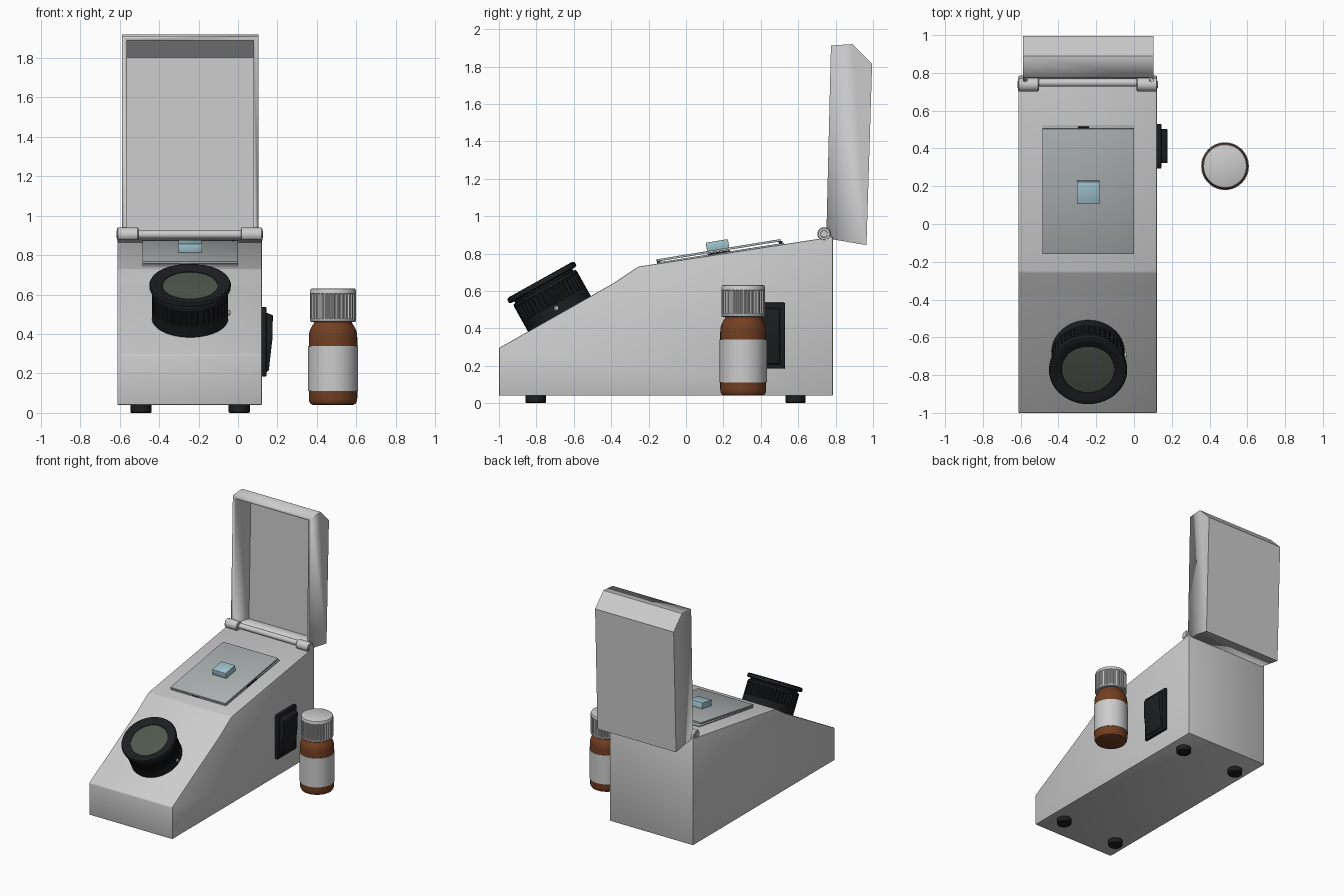
import bpy, bmesh
from math import sin, cos, pi, radians
from mathutils import Matrix, Vector

if "Cube" in bpy.data.objects:
    bpy.data.objects.remove(bpy.data.objects["Cube"])

T = Matrix.Translation


def R(deg, axis):
    return Matrix.Rotation(radians(deg), 4, axis)


def material(name, rgb):
    m = bpy.data.materials.new(name)
    m.diffuse_color = (*rgb, 1)
    m.use_nodes = True
    m.node_tree.nodes["Principled BSDF"].inputs["Base Color"].default_value = m.diffuse_color
    return m


BLACK = material("black_plastic", (0.012, 0.013, 0.015))
LENS = material("lens_glass", (0.08, 0.10, 0.075))
PLATE = material("plate_grey", (0.42, 0.45, 0.45))
BLUE = material("blue_glass", (0.36, 0.56, 0.63))
AMBER = material("amber_glass", (0.17, 0.05, 0.016))
LABEL = material("label_paper", (0.6, 0.6, 0.6))


def finish(name, bm, mat, matrix):
    bm.transform(matrix)
    me = bpy.data.meshes.new(name)
    bm.to_mesh(me)
    bm.free()
    ob = bpy.data.objects.new(name, me)
    bpy.context.collection.objects.link(ob)
    if mat:
        me.materials.append(mat)
    return ob


def bevel_all(bm, width, segs=2):
    if width:
        bmesh.ops.bevel(bm, geom=bm.edges[:], offset=width, segments=segs,
                        profile=0.5, affect='EDGES')


def prism(name, profile, x0, x1, mat=None, matrix=Matrix(), bevel=0, open_dir=None):
    """Extrude a (y, z) profile along x; open_dir removes the face looking that way."""
    bm = bmesh.new()
    face = bm.faces.new([bm.verts.new((x0, y, z)) for y, z in profile])
    ext = bmesh.ops.extrude_face_region(bm, geom=[face])
    bmesh.ops.translate(bm, vec=(x1 - x0, 0, 0),
                        verts=[v for v in ext['geom'] if isinstance(v, bmesh.types.BMVert)])
    bmesh.ops.recalc_face_normals(bm, faces=bm.faces[:])
    bevel_all(bm, bevel)
    if open_dir:
        front = max(bm.faces, key=lambda f: f.normal.dot(Vector(open_dir)))
        bmesh.ops.delete(bm, geom=[front], context='FACES_ONLY')
    return finish(name, bm, mat, matrix)


def box(name, size, matrix, mat=None, bevel=0):
    bm = bmesh.new()
    bmesh.ops.create_cube(bm, size=1)
    bmesh.ops.scale(bm, vec=size, verts=bm.verts[:])
    bevel_all(bm, bevel)
    return finish(name, bm, mat, matrix)


def lathe(name, profile, matrix, mat=None, segs=48):
    """Spin (r, z[, groove depth]) around z; grooved rings get ribs."""
    bm = bmesh.new()
    rings = []
    for r, z, *depth in profile:
        d = depth[0] if depth else 0
        ring = []
        for i in range(segs):
            rr = r - (d if i % 4 > 1 else 0)
            a = 2 * pi * i / segs
            ring.append(bm.verts.new((rr * cos(a), rr * sin(a), z)))
        rings.append(ring)
    for lo, hi in zip(rings, rings[1:]):
        for i in range(segs):
            j = (i + 1) % segs
            bm.faces.new((lo[i], lo[j], hi[j], hi[i]))
    bmesh.ops.remove_doubles(bm, verts=bm.verts[:], dist=1e-5)
    bmesh.ops.recalc_face_normals(bm, faces=bm.faces[:])
    return finish(name, bm, mat, matrix)


def disc_profile(r, h, b):
    return [(0, 0), (r - b, 0), (r, b), (r, h - b), (r - b, h), (0, h)]


# Wedge-shaped housing
prism("housing", [(-1, 0.04), (0.785, 0.04), (0.785, 0.89), (-0.255, 0.73),
                  (-0.385, 0.643), (-1, 0.295)], -0.612, 0.122, bevel=0.006)

# Rubber feet
for i, x in enumerate((-0.492, 0.007)):
    for j, y in enumerate((-0.803, 0.585)):
        lathe(f"foot_{i}{j}", disc_profile(0.054, 0.045, 0.005), T((x, y, 0)), BLACK, 32)

# Open lid: hollow shell with a chamfered far edge
lid = prism("lid", [(0.75, 0.882), (0.965, 0.845), (0.995, 1.813), (0.89, 1.92),
                    (0.775, 1.912)], -0.588, 0.104, open_dir=(0, -1, 0))
shell = lid.modifiers.new("shell", 'SOLIDIFY')
shell.thickness, shell.offset, shell.use_even_offset = 0.024, -1, True

# Hinge knuckles and rod
to_x = R(90, 'Y')
for side, x in (("left", -0.613), ("right", 0.014)):
    lathe(f"hinge_knuckle_{side}", disc_profile(0.036, 0.109, 0.005),
          T((x, 0.738, 0.905)) @ to_x, None, 32)
    box(f"hinge_mount_{side}", (0.105, 0.06, 0.03), T((x + 0.0545, 0.744, 0.885)))
lathe("hinge_rod", disc_profile(0.021, 0.56, 0.003), T((-0.53, 0.748, 0.905)) @ to_x, None, 24)
for side, x in (("left", -0.616), ("right", 0.12)):
    lathe(f"hinge_pin_{side}", disc_profile(0.02, 0.006, 0.002),
          T((x, 0.738, 0.905)) @ to_x, None, 20)

# Sample stage: base plate, cover plate, dark spacers and glass block
box("stage_base", (0.485, 0.685, 0.01), T((-0.2425, 0.186, 0.80)) @ R(8.75, 'X'), PLATE, 0.001)
stage = T((-0.2425, 0.173, 0.817)) @ R(9.3, 'X')
box("stage_cover", (0.485, 0.673, 0.012), stage, PLATE, 0.001)
box("stage_spacer_back", (0.06, 0.02, 0.014), stage @ T((-0.025, 0.335, -0.012)), BLACK)
box("stage_spacer_front", (0.06, 0.02, 0.010), stage @ T((-0.025, -0.324, -0.011)), BLACK)
box("stage_spacer_side", (0.02, 0.12, 0.010), stage @ T((0.2335, 0, -0.013)), BLACK)
box("glass_block", (0.12, 0.12, 0.046), stage @ T((0, 0, 0.028)), BLUE, 0.002)

# Eyepiece standing square on the front slope
eye = T((-0.243, -0.677, 0.478)) @ R(29.2, 'X')
lathe("eyepiece_barrel", [
    (0, -0.02), (0.19, -0.02), (0.193, 0.0), (0.193, 0.058), (0.193, 0.062, 0.007),
    (0.193, 0.145, 0.007), (0.193, 0.149), (0.19, 0.162), (0.178, 0.166), (0.178, 0.176),
    (0.198, 0.177), (0.206, 0.182), (0.207, 0.196), (0.202, 0.206), (0.192, 0.209),
    (0.175, 0.206), (0.14, 0.195), (0.138, 0.185), (0, 0.185)], eye, BLACK, 160)
lathe("eyepiece_lens", [(0, 0.18), (0.139, 0.18), (0.139, 0.192), (0.1, 0.195),
                        (0.05, 0.197), (0, 0.198)], eye, LENS)
lathe("eyepiece_screw", [(0, 0), (0.013, 0), (0.013, 0.02), (0.007, 0.022), (0.006, 0.016),
                         (0, 0.016)], eye @ T((0.182, 0, 0.034)) @ to_x, None, 20)

# Rocker switch on the right wall
box("switch_bezel", (0.03, 0.236, 0.352), T((0.13, 0.412, 0.361)), BLACK, 0.006)
rocker = [(0.14, 0.205), (0.156, 0.215), (0.174, 0.37), (0.177, 0.495), (0.14, 0.51)]
# profile drawn in (y, z), then turned so its depth points along +x
prism("switch_rocker", [(-x, z) for x, z in rocker], -0.09, 0.09, BLACK,
      T((0, 0.412, 0)) @ R(90, 'Z'), 0.003)

# Amber bottle with paper label and ribbed cap
at = T((0.482, 0.306, 0))
lathe("bottle_glass", [
    (0, 0.04), (0.1, 0.04), (0.113, 0.045), (0.121, 0.058), (0.123, 0.075), (0.123, 0.38),
    (0.122, 0.4), (0.117, 0.42), (0.107, 0.44), (0.098, 0.452), (0.095, 0.475), (0, 0.475)],
    at, AMBER, 64)
lathe("bottle_label", [(0.122, 0.11), (0.1265, 0.11), (0.1265, 0.34), (0.122, 0.34)],
      at, LABEL, 64)
lathe("bottle_cap", [
    (0, 0.462), (0.112, 0.462), (0.117, 0.466), (0.117, 0.476), (0.117, 0.479, 0.006),
    (0.117, 0.602, 0.006), (0.117, 0.605), (0.117, 0.618), (0.113, 0.628), (0.106, 0.632),
    (0, 0.632)], at, None, 128)

# Smooth the round surfaces while keeping crisp edges
for ob in bpy.context.collection.objects:
    ob.select_set(True)
bpy.context.view_layer.objects.active = lid
bpy.ops.object.shade_smooth_by_angle(angle=radians(35))
